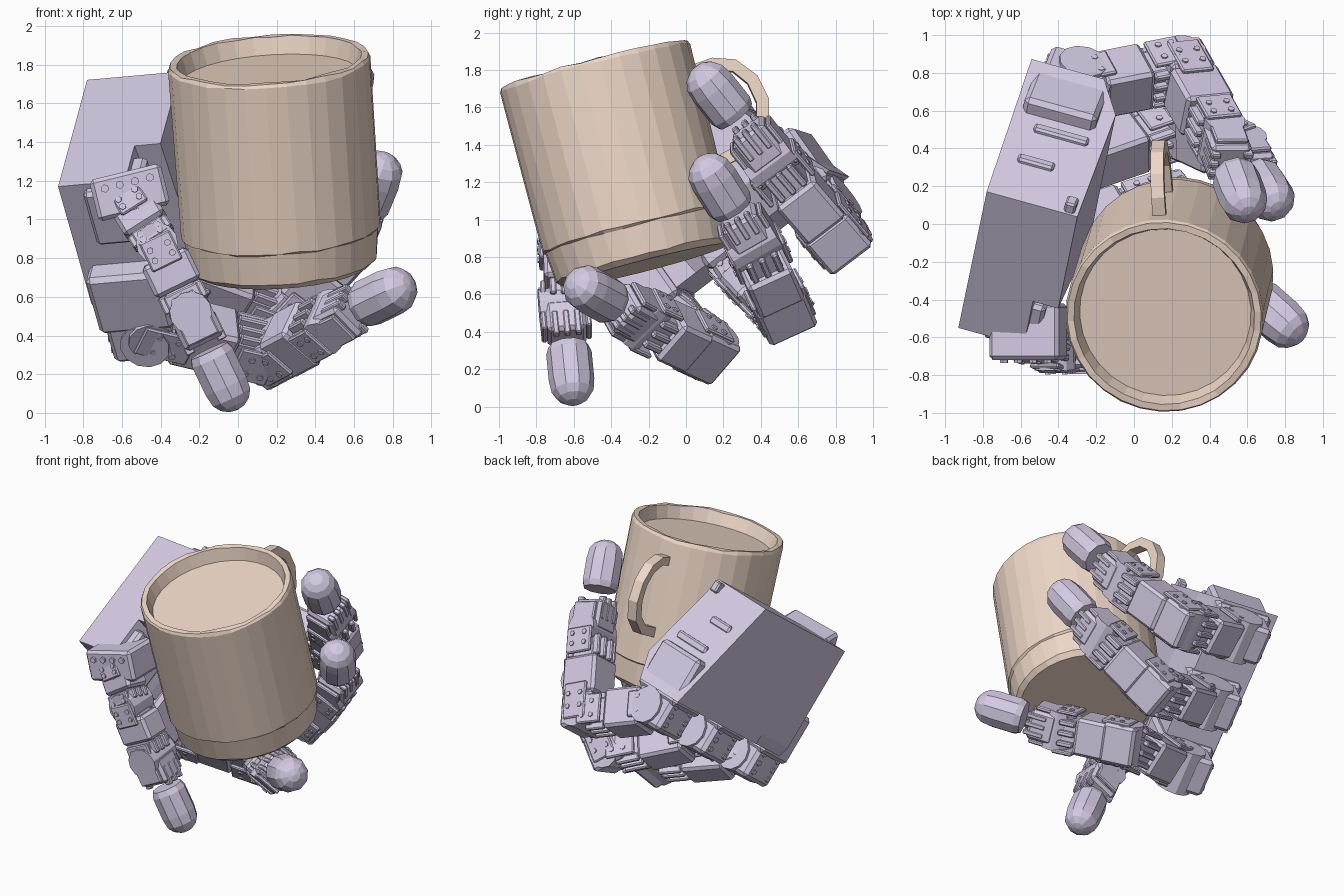
import bpy, bmesh, math, random
from mathutils import Matrix, Vector as V

if "Cube" in bpy.data.objects:
    bpy.data.objects.remove(bpy.data.objects["Cube"])

random.seed(4)


def material(name, rgb):
    m = bpy.data.materials.new(name)
    m.diffuse_color = (*rgb, 1)
    m.use_nodes = True
    m.node_tree.nodes["Principled BSDF"].inputs["Base Color"].default_value = m.diffuse_color
    return m


TAN = material("tan_clay", (0.86, 0.69, 0.58))
LILAC = material("lilac_metal", (0.66, 0.59, 0.77))


def finish(bm, name, mat):
    bmesh.ops.recalc_face_normals(bm, faces=bm.faces)
    me = bpy.data.meshes.new(name)
    bm.to_mesh(me)
    bm.free()
    me.materials.append(mat)
    ob = bpy.data.objects.new(name, me)
    bpy.context.collection.objects.link(ob)
    return ob


def frame(origin, z, xhint):
    z = V(z).normalized()
    y = z.cross(V(xhint)).normalized()
    x = y.cross(z)
    m = Matrix((x, y, z)).transposed().to_4x4()
    m.translation = V(origin)
    return m


def box(bm, M, c, s, bevel=0.02):
    r = bmesh.ops.create_cube(bm, size=1, matrix=M @ Matrix.Translation(c) @ Matrix.Diagonal((*s, 1)))
    if bevel:
        edges = list({e for v in r["verts"] for e in v.link_edges})
        bmesh.ops.bevel(bm, geom=edges, offset=bevel, segments=1, affect='EDGES')


def drum(bm, M, c, r, depth, seg=12, axis='Y'):
    # cylinder lying along local x ('Y' turn) or local y ('X' turn)
    rot = Matrix.Rotation(math.pi / 2, 4, axis)
    bmesh.ops.create_cone(bm, cap_ends=True, segments=seg, radius1=r, radius2=r, depth=depth,
                          matrix=M @ Matrix.Translation(c) @ rot)


def lathe(bm, M, prof, n, sx=1.0, jitter=0.0):
    rings = []
    for r, z in prof:
        if r == 0:
            rings.append([bm.verts.new(M @ V((0, 0, z)))])
        else:
            k = jitter if r > 0.46 else 0
            rings.append([bm.verts.new(M @ V((sx * r * math.cos(2 * math.pi * i / n),
                                              r * math.sin(2 * math.pi * i / n),
                                              z + random.uniform(-k, k)))) for i in range(n)])
    for a, b in zip(rings, rings[1:]):
        for i in range(n):
            j = (i + 1) % n
            if len(a) == 1:
                bm.faces.new((a[0], b[i], b[j]))
            elif len(b) == 1:
                bm.faces.new((a[i], a[j], b[0]))
            else:
                bm.faces.new((a[i], a[j], b[j], b[i]))


def prism(bm, M, pts, w0, w1, flare=0.0):
    # polygon in local (y, z) extruded along local x, far end slanted by flare
    a = [bm.verts.new(M @ V((w0, p, q))) for p, q in pts]
    b = [bm.verts.new(M @ V((w1 + flare * q, p, q))) for p, q in pts]
    bm.faces.new(a)
    bm.faces.new(b[::-1])
    for i in range(len(pts)):
        j = (i + 1) % len(pts)
        bm.faces.new((a[i], b[i], b[j], a[j]))


# Mug body, tilted forward
mug_base, mug_top = V((0.235, -0.215, 0.755)), V((0.16, -0.49, 1.825))
mug_axis = mug_top - mug_base
MUG = frame(mug_base, mug_axis, (1, 0.07, 0))
H = mug_axis.length
bm = bmesh.new()
lathe(bm, MUG, [(0, 0), (0.455, 0), (0.487, 0.03), (0.505, 0.19), (0.518, 0.2), (0.525, H - 0.02),
                (0.515, H), (0.48, H), (0.455, H - 0.09), (0, H - 0.09)], 30, jitter=0.006)
finish(bm, "mug_body", TAN)

# Mug handle, a flat D-shaped strap
outer = [(0.5, 0.98), (0.62, 0.99), (0.74, 0.95), (0.83, 0.84), (0.86, 0.7), (0.82, 0.56), (0.7, 0.45), (0.5, 0.4)]
inner = [(0.5, 0.92), (0.61, 0.93), (0.71, 0.89), (0.77, 0.81), (0.79, 0.7), (0.76, 0.59), (0.67, 0.51), (0.5, 0.47)]
bm = bmesh.new()
loops = [[bm.verts.new(MUG @ V((s, r, t))) for r, t in pts] for pts in (outer, inner) for s in (-0.035, 0.035)]
for i in range(len(outer) - 1):
    for p, q in ((0, 1), (1, 3), (3, 2), (2, 0)):
        bm.faces.new((loops[p][i], loops[q][i], loops[q][i + 1], loops[p][i + 1]))
for k in (0, -1):
    bm.faces.new([loops[p][k] for p in (0, 1, 3, 2)])
finish(bm, "mug_handle", TAN)

# Palm: local x = across the fingers, y = towards the mug, z = towards the fingers
W = V((0.163, 0.784, 0.599)).normalized()
F = V((0.226, 0.562, -0.796))
PALM = frame((-0.93, -0.55, 1.17), F, W)
bm = bmesh.new()
prism(bm, PALM, [(0, 0), (0.36, 0), (0.4, 0.45), (0.4, 0.84), (0.03, 0.84), (0, 0.76)], 0, 0.5)
prism(bm, PALM, [(0, 0), (0.5, 0), (0.52, 0.65), (0.4, 0.84), (0, 0.84)], 0.3, 0.92, 0.35)
box(bm, PALM, (0.93, 0.45, 0.05), (0.1, 0.06, 0.08), 0.01)
# shallow ridges on the slanted side
for n, q, ln in ((0.2, 0.25, 0.2), (0.28, 0.45, 0.3), (0.22, 0.62, 0.24)):
    box(bm, PALM, (0.915 + 0.35 * q, n, q), (0.04, ln, 0.06), 0.012)
finish(bm, "palm", LILAC)

# Motor housings at the finger roots
bm = bmesh.new()
for w in (0.02, 0.52, 1.04):
    box(bm, PALM, (w, 0.24, 0.70), (0.3, 0.4, 0.36), 0.025)
    box(bm, PALM, (w, 0.24, 0.96), (0.27, 0.34, 0.24), 0.025)
    drum(bm, PALM, (w, 0.26, 0.97), 0.13, 0.31)
    for s in (-0.08, 0.08):
        for q in (0.88, 0.95, 1.02):
            drum(bm, PALM, (w + s, 0.24, q), 0.02, 0.36, 6, 'X')
finish(bm, "finger_root_motors", LILAC)


def link(bm, p, q, hint, width=0.22, depth=0.25):
    # servo block with side brackets, joint drum, bolts and cable ribs
    L = (V(q) - V(p)).length
    M = frame(p, V(q) - V(p), hint)
    box(bm, M, (0, 0, 0.44 * L), (width, depth, 0.46 * L), 0.02)
    box(bm, M, (0, 0, 0.5 * L), (width * 0.72, depth * 0.66, L), 0.012)
    drum(bm, M, (0, 0, 0), depth * 0.42, width * 1.08)
    for s in (-1, 1):
        x = s * width * 0.54
        box(bm, M, (x, 0, 0.12 * L), (0.028, depth * 0.66, 0.42 * L), 0.008)
        box(bm, M, (x, 0, 0.84 * L), (0.028, depth * 0.74, 0.3 * L), 0.008)
        for y in (-0.05, 0.05):
            for z in (0.05, 0.2, 0.8, 0.92):
                drum(bm, M, (x + s * 0.01, y, z * L), 0.018, 0.025, 6)
        for k in (-1, 0, 1):
            box(bm, M, (k * width * 0.28, s * depth * 0.38, 0.8 * L), (0.035, 0.05, 0.24 * L), 0.008)


def tip(bm, p, q, hint, r=0.128):
    # short bracket ending in a rounded faceted pad
    L = (V(q) - V(p)).length
    M = frame(p, V(q) - V(p), hint)
    box(bm, M, (0, 0, 0.2 * L), (0.21, 0.22, 0.4 * L), 0.02)
    drum(bm, M, (0, 0, 0), 0.11, 0.27)
    for s in (-1, 1):
        box(bm, M, (s * 0.12, 0, 0.1 * L), (0.03, 0.18, 0.5 * L), 0.008)
        for k in (-1, 0, 1):
            box(bm, M, (k * 0.06, s * 0.09, 0.3 * L), (0.032, 0.05, 0.3 * L), 0.006)
    a = L - 0.22
    prof = [(0, a), (r * 0.88, a), (r, a + 0.04), (r, L - 0.02)]
    prof += [(r * math.cos(t), L + r * math.sin(t)) for t in (0.4, 0.8, 1.2)] + [(0, L + r)]
    lathe(bm, M, prof, 10)


# Fingers: root, first joint, last joint, tip
fingers = {
    "upper_finger": [(-0.31, 0.71, 1.06), (0.25, 0.82, 0.89), (0.46, 0.45, 1.32), (0.58, 0.13, 1.72)],
    "middle_finger": [(-0.39, 0.30, 0.74), (0.24, 0.52, 0.51), (0.58, 0.36, 0.88), (0.725, 0.14, 1.23)],
    "lower_finger": [(-0.46, -0.09, 0.46), (0.17, 0.11, 0.31), (0.47, -0.24, 0.47), (0.80, -0.53, 0.63)],
}
for name, (a, b, c, d) in fingers.items():
    bm = bmesh.new()
    link(bm, a, b, W, 0.26, 0.28)
    M = frame(b, V(c) - V(b), W)
    box(bm, M, (0, 0, 0.02), (0.28, 0.25, 0.24), 0.02)
    link(bm, b, c, W, 0.26, 0.27)
    tip(bm, c, d, W)
    finish(bm, name, LILAC)

# Thumb, hanging down in front of the palm
bm = bmesh.new()
T = [(-0.57, -0.6, 1.12), (-0.42, -0.66, 0.88), (-0.25, -0.65, 0.53), (-0.055, -0.61, 0.125)]
hinge = (0, 1, 0)
TM = frame((-0.56, -0.57, 1.14), (0.97, 0.0, 0.24), hinge)
box(bm, TM, (0, 0, 0), (0.3, 0.22, 0.38), 0.02)
for k in (-0.12, -0.04, 0.04, 0.12):
    drum(bm, TM, (-0.145, 0.05, k), 0.022, 0.04, 6)
box(bm, PALM, (0.1, 0.28, 0.2), (0.3, 0.3, 0.34), 0.02)
link(bm, T[0], T[1], hinge, 0.2, 0.24)
link(bm, T[1], T[2], hinge, 0.21, 0.26)
tip(bm, T[2], T[3], hinge, 0.122)
finish(bm, "thumb", LILAC)
